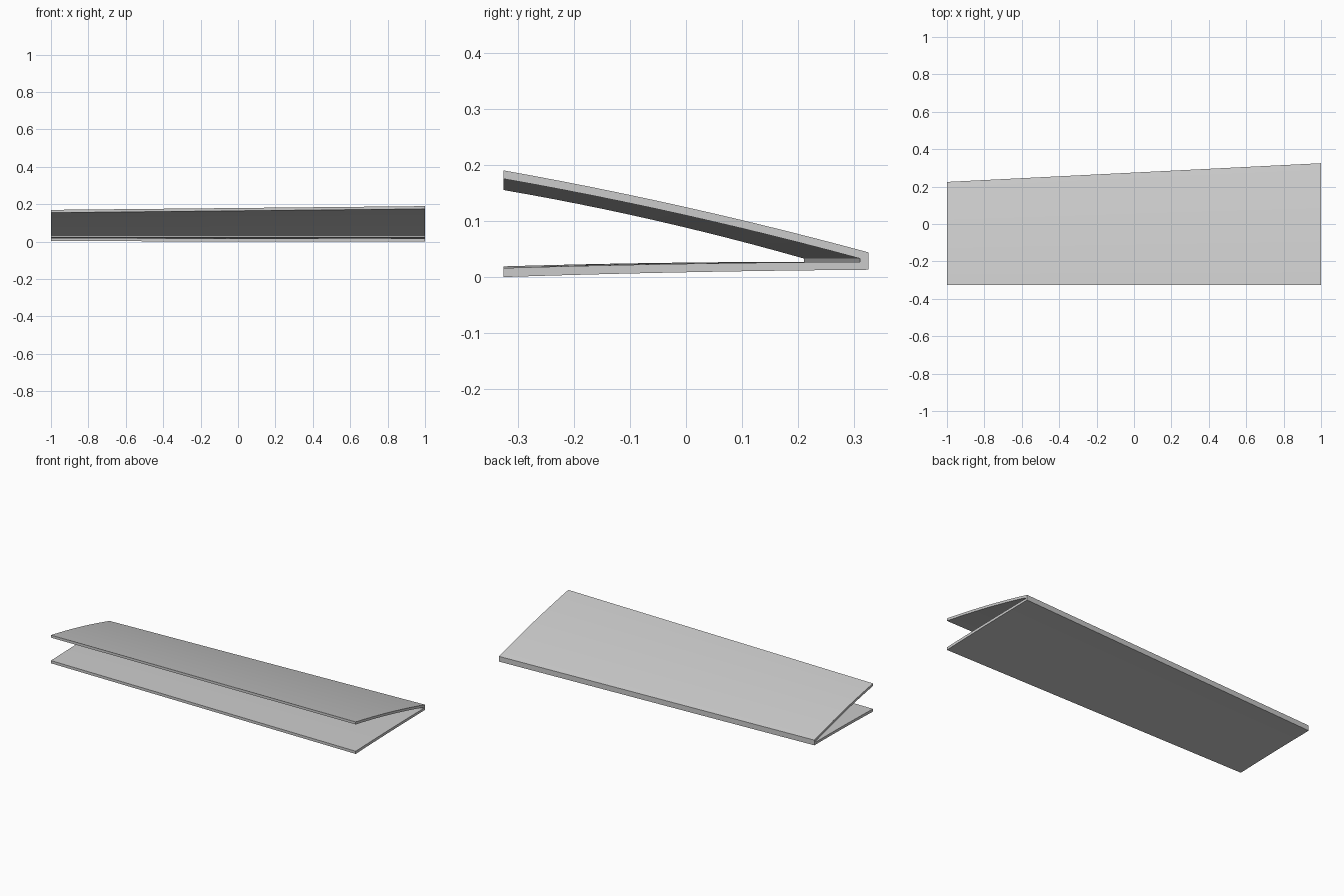
import bpy
import bmesh

cube = bpy.data.objects.get("Cube")
if cube:
    bpy.data.objects.remove(cube, do_unlink=True)

grey = bpy.data.materials.new("light_grey")
grey.use_nodes = True
grey.diffuse_color = (0.6, 0.6, 0.6, 1)
grey.node_tree.nodes["Principled BSDF"].inputs["Base Color"].default_value = (0.6, 0.6, 0.6, 1)

FRONT = -0.325
STEPS = 12


def arc(y_end, z_start, z_end, sag):
    """Gently bowed line running from the open front to the rear edge."""
    points = []
    for i in range(STEPS + 1):
        t = i / STEPS
        z = z_start + (z_end - z_start) * t + 4 * sag * t * (1 - t)
        points.append((FRONT + (y_end - FRONT) * t, z))
    return points


def section(rear, top_z, bottom_z):
    """Closed outline of the open-fronted wedge: outer skin, then inner skin."""
    inner = rear - 0.015
    return (arc(rear, top_z, 0.044, 0.0075)
            + arc(rear, bottom_z, 0.013, 0.002)[::-1]
            + arc(inner, bottom_z + 0.016, 0.027, 0.002)
            + arc(inner, top_z - 0.015, 0.033, 0.0075)[::-1])


# Tapered folded skin, lofted between the two end sections
bm = bmesh.new()
ends = []
for x, outline in ((-1, section(0.225, 0.17, 0.003)), (1, section(0.325, 0.19, 0))):
    ends.append([bm.verts.new((x, y, z)) for y, z in outline])
left, right = ends
count = len(left)
for i in range(count):
    j = (i + 1) % count
    bm.faces.new((left[i], left[j], right[j], right[i]))

# End caps as strips following the thickness of each skin
n = STEPS + 1
for ring in ends:
    top, bottom = ring[:n], ring[n:2 * n][::-1]
    inner_bottom, inner_top = ring[2 * n:3 * n], ring[3 * n:][::-1]
    for a, b in ((top, inner_top), (inner_bottom, bottom)):
        for i in range(STEPS):
            bm.faces.new((a[i], a[i + 1], b[i + 1], b[i]))
    bm.faces.new((top[-1], bottom[-1], inner_bottom[-1], inner_top[-1]))
bmesh.ops.recalc_face_normals(bm, faces=bm.faces)

mesh = bpy.data.meshes.new("flap_skin")
bm.to_mesh(mesh)
bm.free()
mesh.materials.append(grey)
flap = bpy.data.objects.new("flap_skin", mesh)
bpy.context.collection.objects.link(flap)

bpy.ops.object.select_all(action="DESELECT")
flap.select_set(True)
bpy.context.view_layer.objects.active = flap
bpy.ops.object.shade_smooth_by_angle(angle=0.5)
